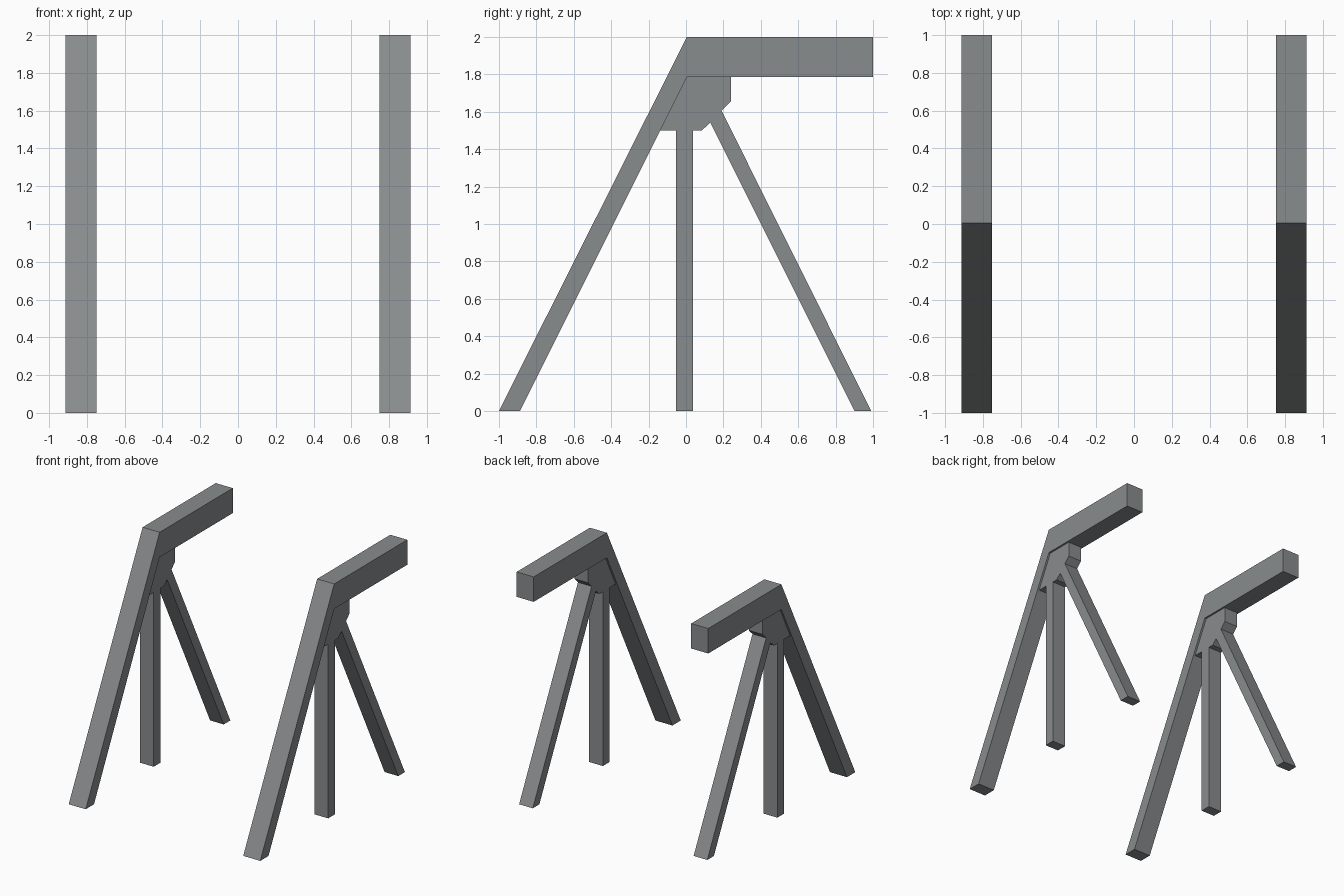
import bpy
import bmesh

if "Cube" in bpy.data.objects:
    bpy.data.objects.remove(bpy.data.objects["Cube"])

steel = bpy.data.materials.new("grey_steel")
steel.diffuse_color = (0.25, 0.262, 0.27, 1)
steel.use_nodes = True
steel.node_tree.nodes["Principled BSDF"].inputs["Base Color"].default_value = steel.diffuse_color


def extrude_profile(name, profile, x_center, width):
    """Prism from a (y, z) side profile, extruded along x."""
    bm = bmesh.new()
    x0 = x_center - width / 2
    face = bm.faces.new([bm.verts.new((x0, y, z)) for y, z in profile])
    out = bmesh.ops.extrude_face_region(bm, geom=[face])
    verts = [v for v in out["geom"] if isinstance(v, bmesh.types.BMVert)]
    bmesh.ops.translate(bm, verts=verts, vec=(width, 0, 0))
    bmesh.ops.recalc_face_normals(bm, faces=bm.faces[:])
    mesh = bpy.data.meshes.new(name)
    bm.to_mesh(mesh)
    bm.free()
    mesh.materials.append(steel)
    obj = bpy.data.objects.new(name, mesh)
    bpy.context.collection.objects.link(obj)


# part name: (side profile, width); inner parts are slightly narrower
WIDE, NARROW = 0.162, 0.13
PARTS = {
    # sloping front leg and horizontal arm in one bent beam
    "front_leg_and_arm": ([(-1, 0), (-0.887, 0), (0.005, 1.785), (1, 1.785),
                           (1, 2), (0.005, 2)], WIDE),
    # bracket under the bend
    "bracket": ([(0.005, 1.785), (0.24, 1.785), (0.24, 1.655), (0.19, 1.605),
                 (0.13, 1.542), (0.085, 1.5), (-0.138, 1.5)], NARROW),
    # vertical middle post
    "middle_post": ([(-0.053, 0), (0.037, 0), (0.037, 1.5), (-0.053, 1.5)], NARROW),
    # sloping rear brace
    "rear_brace": ([(0.9, 0), (0.99, 0), (0.19, 1.605), (0.13, 1.542)], NARROW),
}

# two identical supports, left and right
for side, x in (("left", -0.831), ("right", 0.831)):
    for part, (profile, width) in PARTS.items():
        extrude_profile(f"{side}_{part}", profile, x, width)
